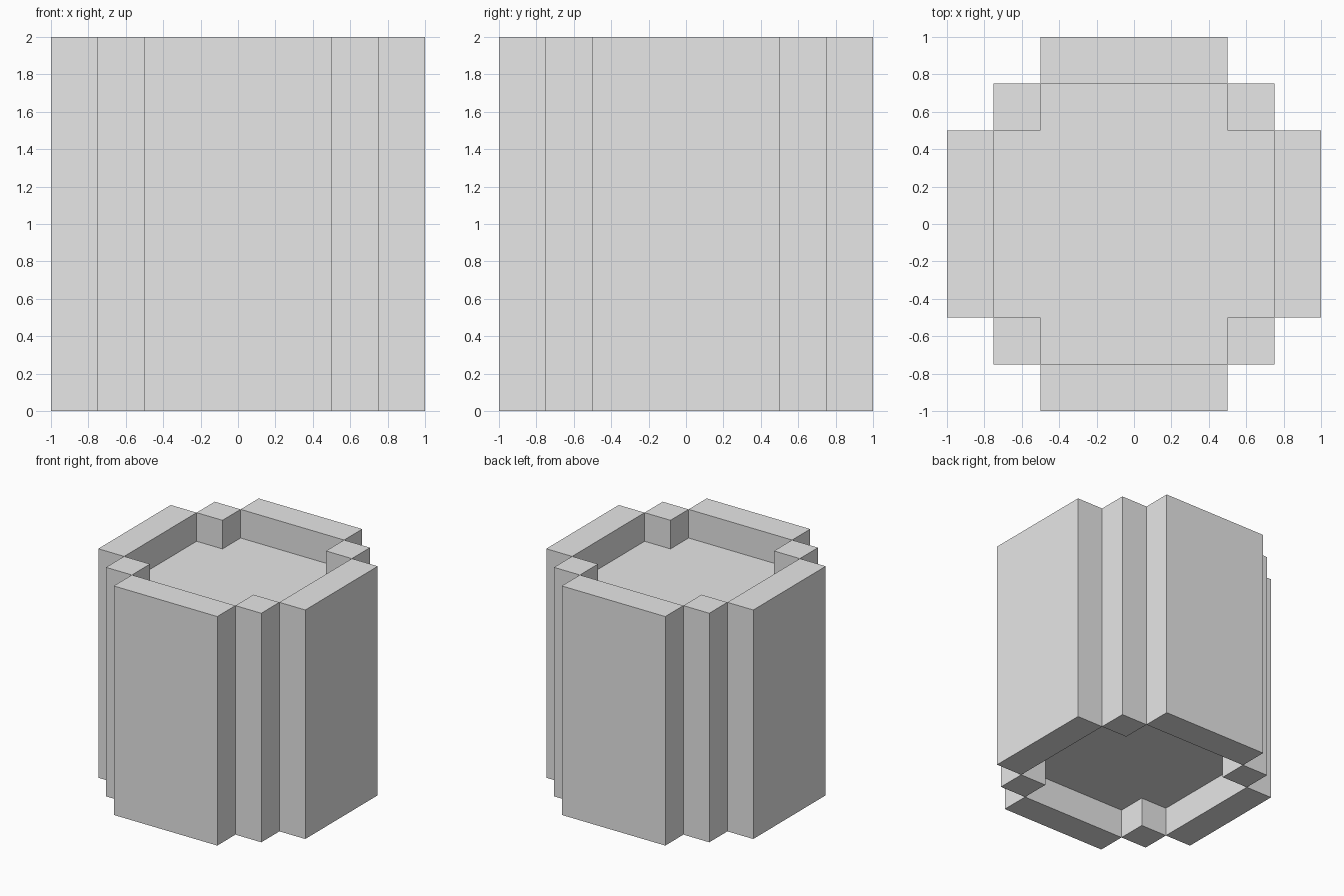
import bpy
import bmesh

# Remove the default cube
default = bpy.data.objects.get("Cube")
if default:
    bpy.data.objects.remove(default, do_unlink=True)

HEIGHT, RECESS = 2.0, 0.25
INNER, MIDDLE, OUTER = 0.5, 0.75, 1.0

# Single plain grey
grey = bpy.data.materials.new("plain_grey")
grey.use_nodes = True
colour = (0.8, 0.8, 0.8, 1)
grey.diffuse_color = colour
grey.node_tree.nodes["Principled BSDF"].inputs["Base Color"].default_value = colour


def prism(name, outline, z0, z1):
    """Extrude a flat outline (counter-clockwise) from z0 up to z1."""
    bm = bmesh.new()
    base = bm.faces.new([bm.verts.new((x, y, z0)) for x, y in outline])
    top = bmesh.ops.extrude_face_region(bm, geom=[base], use_keep_orig=True)
    moved = [v for v in top["geom"] if isinstance(v, bmesh.types.BMVert)]
    bmesh.ops.translate(bm, verts=moved, vec=(0, 0, z1 - z0))
    bmesh.ops.recalc_face_normals(bm, faces=bm.faces)
    mesh = bpy.data.meshes.new(name)
    bm.to_mesh(mesh)
    bm.free()
    mesh.materials.append(grey)
    obj = bpy.data.objects.new(name, mesh)
    bpy.context.collection.objects.link(obj)
    return obj


def block(name, x0, x1, y0, y1):
    return prism(name, [(x0, y0), (x1, y0), (x1, y1), (x0, y1)], 0, HEIGHT)


# Side walls and corner posts
sides = {"left": 1, "right": -1}
ends = {"front": -1, "back": 1}
for side, sx in sides.items():
    block(side + "_wall", *sorted((sx * MIDDLE, sx * OUTER)), -INNER, INNER)
    for end, sy in ends.items():
        block(f"{end}_{side}_post", *sorted((sx * INNER, sx * MIDDLE)),
              *sorted((sy * INNER, sy * MIDDLE)))
for end, sy in ends.items():
    block(end + "_wall", -INNER, INNER, *sorted((sy * MIDDLE, sy * OUTER)))

# Cross-shaped core, recessed at both ends
quarter = [(MIDDLE, -INNER), (MIDDLE, INNER), (INNER, INNER)]
cross = []
for turn in range(4):
    cross += quarter
    quarter = [(-y, x) for x, y in quarter]
cross = list(dict.fromkeys(cross))
prism("core", cross, RECESS, HEIGHT - RECESS)
